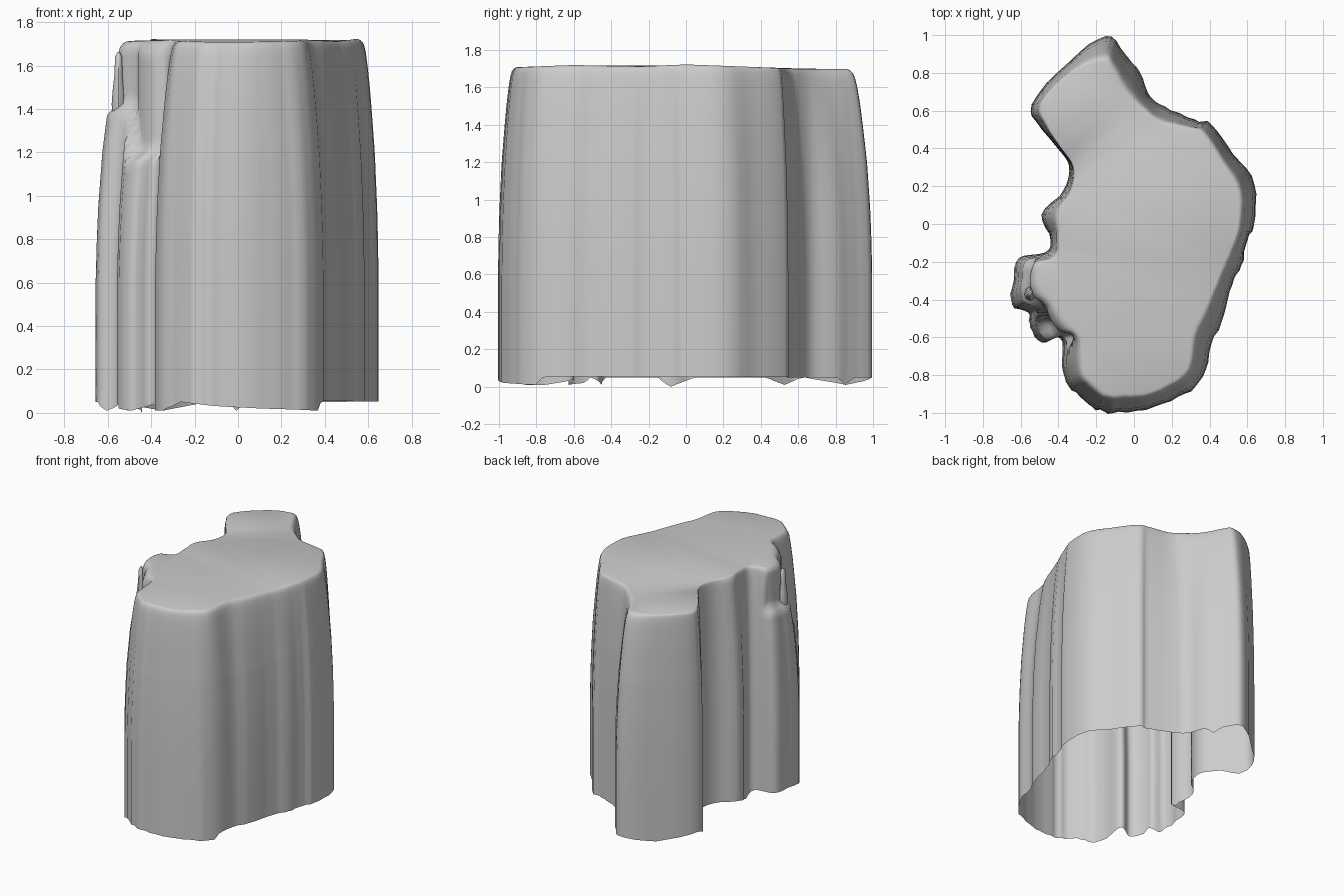
import bpy, bmesh, math, random
from mathutils import Vector

if "Cube" in bpy.data.objects:
    bpy.data.objects.remove(bpy.data.objects["Cube"])

random.seed(4)

# Outline of the foot of the cliff (counter-clockwise from the back tip)
FOOT = [(-.15, 1.0), (-.35, .86), (-.54, .63), (-.51, .53), (-.42, .42), (-.345, .31),
        (-.37, .18), (-.49, .05), (-.44, -.08), (-.47, -.15), (-.61, -.18), (-.64, -.30),
        (-.65, -.43), (-.56, -.47), (-.55, -.55), (-.49, -.63), (-.39, -.60), (-.38, -.75),
        (-.35, -.86), (-.26, -.93), (-.18, -.99), (-.08, -.995), (.11, -.97), (.27, -.90),
        (.37, -.81), (.41, -.64), (.48, -.48), (.52, -.32), (.57, -.22), (.60, -.08),
        (.64, .01), (.64, .21), (.53, .37), (.41, .53), (.32, .55), (.16, .62),
        (.09, .67), (.03, .80), (-.05, .90)]
# Matching outline of the flat plateau
RIM = [(-.16, .87), (-.31, .82), (-.49, .64), (-.46, .52), (-.39, .41), (-.32, .30),
       (-.33, .18), (-.40, .06), (-.40, -.06), (-.41, -.17), (-.50, -.21), (-.52, -.27),
       (-.50, -.35), (-.44, -.42), (-.40, -.48), (-.35, -.54), (-.29, -.60), (-.28, -.70),
       (-.27, -.80), (-.21, -.86), (-.14, -.91), (-.05, -.91), (.08, -.90), (.19, -.85),
       (.29, -.77), (.32, -.59), (.39, -.44), (.44, -.32), (.49, -.20), (.54, -.08),
       (.56, .01), (.56, .17), (.47, .33), (.37, .48), (.28, .51), (.14, .54),
       (.06, .60), (-.04, .69), (-.11, .82)]
# Inward lean of the wall against height
LEAN = [(0, 0), (.6, 0), (.9, .06), (1.2, .22), (1.4, .4), (1.5, .5), (1.6, .63), (1.66, .73),
        (1.69, .82), (1.705, .92), (1.712, 1.02), (1.715, 1.15)]


def interp(table, x):
    for (x0, a), (x1, b) in zip(table, table[1:]):
        if x <= x1:
            return a + (b - a) * (x - x0) / (x1 - x0)
    return table[-1][1]


def ledge(i):
    # side buttresses that stop below the plateau: (strength, height)
    if 10 <= i <= 13:
        return .75, 1.42
    if 14 <= i <= 16:
        return .7, 1.22
    return 0, 1.3


# Bottom edge: ragged teeth on the left, sloping front, level right side
TEETH = [(0, .05), (1, .01), (2, .05), (3, .01), (4, .05), (7, .05), (8, 0), (9, .05),
         (12, .05), (12.5, .01), (13.5, .05), (14, .02), (15, .01), (16, .04), (17, .01),
         (18, .01), (19, .05), (22, .02), (24, .01), (24.3, .055), (35, .05), (37, .05),
         (37.5, .01), (38, .05), (39, .05)]
# Height offset of the plateau from front to back
TOP = [(-1, -.01), (-.6, .005), (-.25, -.003), (0, .008), (.3, -.003), (.6, -.016), (1, -.015)]


def spline(rows, steps):
    # closed Catmull-Rom through rows of numbers
    out, n = [], len(rows)
    for i in range(n):
        a, b, c, d = (rows[(i + k) % n] for k in (-1, 0, 1, 2))
        for s in range(steps):
            t = s / steps
            out.append([.5 * (2 * q + (r - p) * t + (2 * p - 5 * q + 4 * r - u) * t * t
                              + (3 * q - p - 3 * r + u) * t ** 3)
                        for p, q, r, u in zip(a, b, c, d)])
    return out


def finish(bm, name, angle):
    mesh = bpy.data.meshes.new(name)
    bmesh.ops.recalc_face_normals(bm, faces=bm.faces)
    bm.to_mesh(mesh)
    bm.free()
    ob = bpy.data.objects.new(name, mesh)
    bpy.context.collection.objects.link(ob)
    bpy.ops.object.select_all(action='DESELECT')
    ob.select_set(True)
    bpy.context.view_layer.objects.active = ob
    bpy.ops.object.shade_smooth_by_angle(angle=math.radians(angle))
    return ob


# Cliff: stacked rings from ragged foot to plateau, underside left open
STEPS = 4
rows = [(*f, *r, *ledge(i)) for i, (f, r) in enumerate(zip(FOOT, RIM))]
cols = spline(rows, STEPS)
heights = [0, .1, .3, .6, .8, .95, 1.05] + [1.1 + .03 * k for k in range(18)] \
    + [1.64, 1.66, 1.68, 1.69, 1.7, 1.705, 1.712, 1.715]
ridge = [random.uniform(-.008, .008) for _ in cols]
bm = bmesh.new()
rings = []
for z in heights:
    ring = []
    for k, (fx, fy, rx, ry, w, lz) in enumerate(cols):
        s = min(1, max(0, (z - lz + .1) / .12))
        t = max(interp(LEAN, z), w * s * s * (3 - 2 * s))
        p = Vector((fx, fy)).lerp(Vector((rx, ry)), t)
        p *= 1 + ridge[k] * max(0, 1 - .7 * t)
        h = interp(TEETH, k / STEPS) if z == 0 else z
        if z > 1.6:
            h += interp(TOP, p.y) * (z - 1.6) / .115
        ring.append(bm.verts.new((p.x, p.y, h)))
    rings.append(ring)
n = len(cols)
for a, b in zip(rings, rings[1:]):
    for i in range(n):
        j = (i + 1) % n
        bm.faces.new((a[i], a[j], b[j], b[i]))
cap = bm.faces.new(rings[-1])
bmesh.ops.triangulate(bm, faces=[cap])
finish(bm, "cliff", 60)

# Thin upright splinter of rock on the left shoulder
bm = bmesh.new()
levels = [(1.36, .026), (1.42, .032), (1.48, .028), (1.55, .02), (1.64, .016), (1.66, .006)]
prev = None
for z, r in levels:
    ring = [bm.verts.new((-.55 + r * math.cos(a), -.37 + 1.2 * r * math.sin(a), z))
            for a in (k * math.tau / 8 for k in range(8))]
    if prev:
        for i in range(8):
            bm.faces.new((prev[i], prev[(i + 1) % 8], ring[(i + 1) % 8], ring[i]))
    prev = ring
bm.faces.new(prev)
finish(bm, "rock_splinter", 50)
